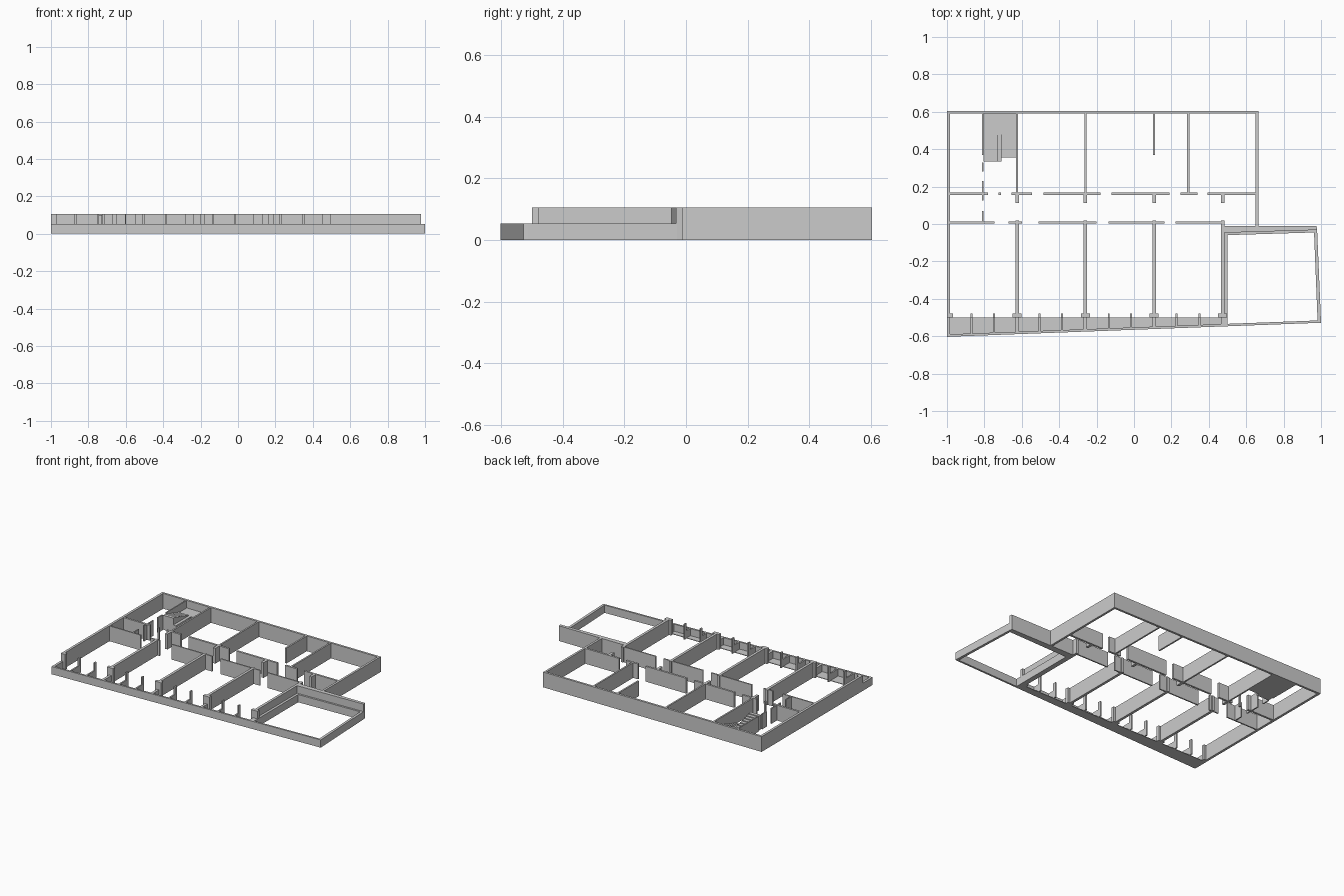
import bpy, bmesh

if "Cube" in bpy.data.objects:
    bpy.data.objects.remove(bpy.data.objects["Cube"])

H, L = 0.105, 0.053     # full wall height, low parapet height


def prism(name, loops, z0=0.0, z1=H):
    """Extrude one or more flat outlines (counter-clockwise) into one object."""
    bm = bmesh.new()
    for pts in loops:
        lo = [bm.verts.new((x, y, z0)) for x, y in pts]
        hi = [bm.verts.new((x, y, z1)) for x, y in pts]
        bm.faces.new(lo[::-1])
        bm.faces.new(hi)
        n = len(pts)
        for i in range(n):
            j = (i + 1) % n
            bm.faces.new((lo[i], lo[j], hi[j], hi[i]))
    bmesh.ops.recalc_face_normals(bm, faces=bm.faces)
    me = bpy.data.meshes.new(name)
    bm.to_mesh(me)
    bm.free()
    ob = bpy.data.objects.new(name, me)
    bpy.context.collection.objects.link(ob)
    return ob


def rect(x0, x1, y0, y1):
    return [(x0, y0), (x1, y0), (x1, y1), (x0, y1)]


def across(x, w, y0, y1):
    return rect(x - w / 2, x + w / 2, y0, y1)


def front(x):
    """Front edge of the slanting plot boundary."""
    return -0.603 + (x + 1) * 0.0375


# Outer walls: left, back and right as one outline
prism("outer_wall", [[(-1, -0.5), (-0.983, -0.5), (-0.983, 0.59), (0.65, 0.59),
                      (0.65, -0.012), (0.665, -0.012), (0.665, 0.605), (-1, 0.605)]])

# Terrace floor, slanting front parapet and its left return
prism("terrace_floor", [[(-1, front(-1)), (0.49, front(0.49)), (0.49, -0.5), (-1, -0.5)]], 0, 0.004)
prism("front_parapet", [[(-1, front(-1)), (1, front(1)), (1, front(1) + 0.013),
                         (-1, front(-1) + 0.013)]], 0, L)
prism("terrace_side_wall", [rect(-1, -0.983, front(-1), -0.5)], 0, L)

# Cross walls between the front rooms, with wider front heads
cross = [-0.625, -0.26, 0.108, 0.474]
prism("cross_walls", [across(x, 0.018, -0.5, 0.02) for x in cross])
prism("cross_wall_heads", [across(x, 0.048, -0.5, -0.478) for x in cross]
      + [rect(-0.983, -0.967, -0.5, -0.478)])
prism("terrace_dividers", [across(x, 0.018, front(x) + 0.005, -0.5) for x in cross], 0, L)
prism("corridor_piers", [across(x, 0.018, 0.112, 0.16) for x in cross])

# Window posts with low fins running to the parapet
posts = [-0.868, -0.748, -0.505, -0.385, -0.135, -0.016, 0.228, 0.35]
prism("window_posts", [across(x, 0.01, -0.5, -0.478) for x in posts])
prism("terrace_fins", [across(x, 0.01, front(x) + 0.005, -0.5) for x in posts], 0, L)

# Corridor walls broken by door openings
north = [(-0.985, -0.78), (-0.724, -0.712), (-0.655, -0.545), (-0.485, -0.178),
         (-0.12, 0.19), (0.248, 0.34), (0.393, 0.652)]
south = [(-0.985, -0.745), (-0.67, -0.6), (-0.51, -0.2), (-0.137, 0.164), (0.222, 0.474)]
prism("corridor_wall_back", [rect(a, b, 0.155, 0.169) for a, b in north])
prism("corridor_wall_front", [rect(a, b, 0.004, 0.013) for a, b in south])

# Partitions of the back rooms and side lobby
prism("back_partitions", [across(x, 0.011, y, 0.592) for x, y in
                          [(-0.625, 0.16), (-0.26, 0.16), (0.106, 0.37), (0.29, 0.16)]])
prism("lobby_partition", [across(-0.808, 0.008, a, b) for a, b in
                          [(0.37, 0.592), (0.28, 0.33), (0.125, 0.23), (0.01, 0.07)]])

# Two-flight stair: right flight up to the landing, left flight back to the front
prism("stair_landing", [rect(-0.805, -0.63, 0.5, 0.592)], 0, L)
n = 7
for i in range(n):
    d = 0.145 / n
    prism("lower_step", [rect(-0.708, -0.63, 0.355 + i * d, 0.355 + (i + 1) * d)],
          0, L * (i + 1) / (n + 1))
    d = 0.165 / n
    prism("upper_step", [rect(-0.805, -0.728, 0.5 - (i + 1) * d, 0.5 - i * d)],
          0, L + (0.1 - L) * (i + 1) / n)
prism("stair_spine", [rect(-0.728, -0.708, 0.335, 0.5)], 0, L)

# Side yard: low walls on three sides and a tall wall at the back
prism("yard_left_wall", [rect(0.483, 0.5, front(0.49) + 0.005, -0.05)], 0, L)
prism("yard_right_wall", [[(0.982, front(1)), (1, front(1)), (0.979, -0.03), (0.962, -0.03)]], 0, L)
prism("yard_back_low_wall", [[(0.483, -0.06), (0.972, -0.045), (0.979, -0.03), (0.483, -0.046)]], 0, L)
prism("yard_back_tall_wall", [[(0.474, -0.047), (0.979, -0.032), (0.976, -0.012), (0.474, -0.012)]])
